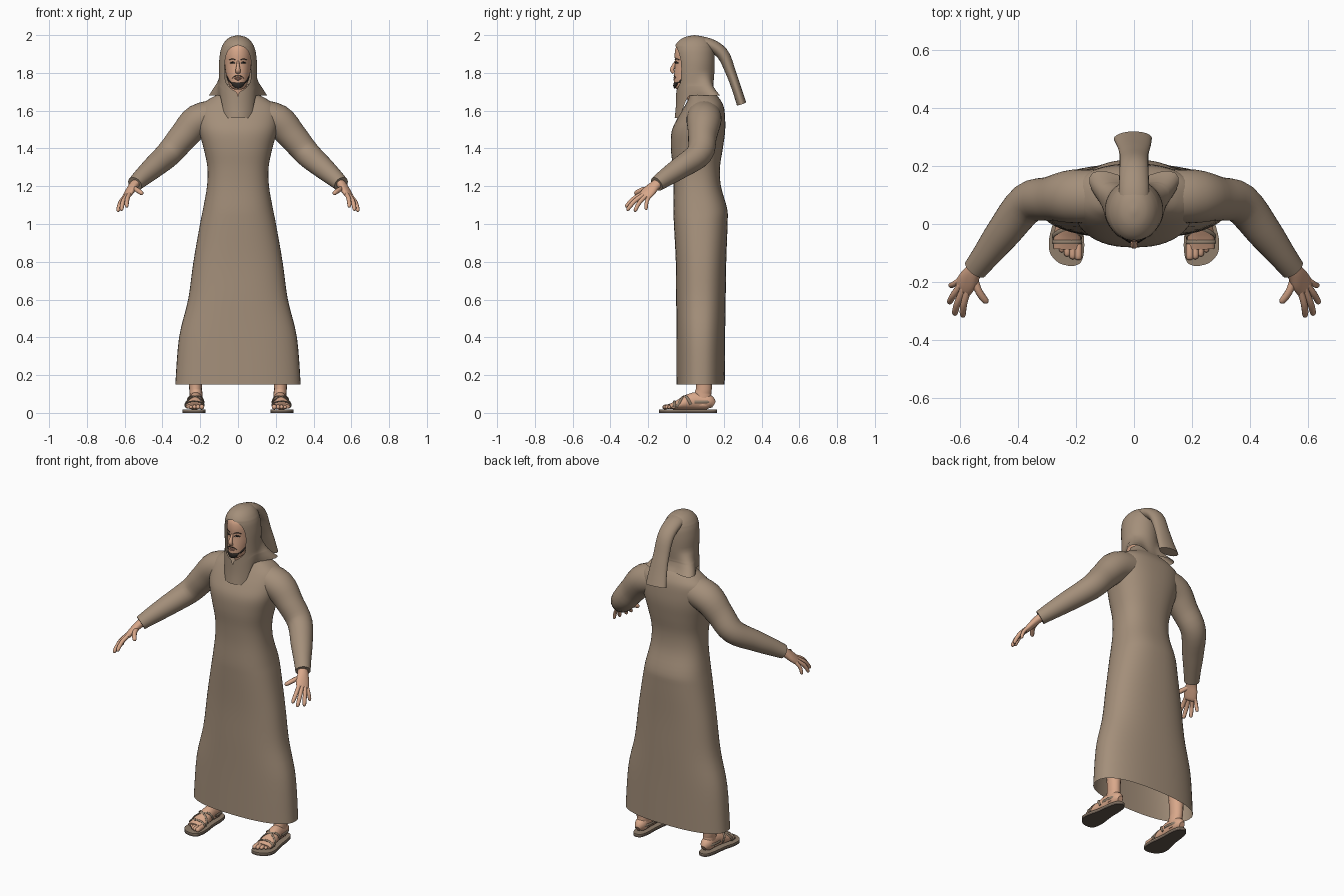
import bpy, bmesh
from math import sin, cos, pi, radians, sqrt, exp
from mathutils import Vector

cube = bpy.data.objects.get("Cube")
if cube:
    bpy.data.objects.remove(cube, do_unlink=True)


def material(name, r, g, b):
    mat = bpy.data.materials.new(name)
    mat.use_nodes = True
    mat.diffuse_color = (r, g, b, 1)
    bsdf = next(n for n in mat.node_tree.nodes if n.type == 'BSDF_PRINCIPLED')
    bsdf.inputs["Base Color"].default_value = (r, g, b, 1)
    bsdf.inputs["Roughness"].default_value = 0.8
    return mat


CLOTH = material("brown_cloth", 0.37, 0.275, 0.195)
SKIN = material("skin", 0.69, 0.39, 0.255)
HAIR = material("dark_hair", 0.025, 0.02, 0.017)
WHITE = material("eye_white", 0.6, 0.56, 0.5)
LIP = material("lips", 0.5, 0.25, 0.18)
LEATHER = material("sandal_leather", 0.28, 0.21, 0.15)
SOLE = material("sandal_sole", 0.12, 0.09, 0.07)


def smooth(rows, n=4):
    """Catmull-Rom resampling of a list of equal-length tuples."""
    out = []
    for i in range(len(rows) - 1):
        a, b, c, d = (rows[max(0, min(len(rows) - 1, i + k))] for k in (-1, 0, 1, 2))
        for j in range(n):
            t = j / n
            out.append(tuple(q + t * ((r - p) + t * ((2 * p - 5 * q + 4 * r - s)
                             + t * (3 * q - p - 3 * r + s))) / 2
                             for p, q, r, s in zip(a, b, c, d)))
    return out + [rows[-1]]


def at(rows, key):
    """Linear lookup in rows sorted by their first value."""
    for a, b in zip(rows, rows[1:]):
        if a[0] <= key <= b[0]:
            t = (key - a[0]) / (b[0] - a[0])
            return [p + t * (q - p) for p, q in zip(a, b)]
    return rows[0] if key < rows[0][0] else rows[-1]


def skin(name, rings, mat, start=True, end=True, closed=True, angle=50):
    """Bridge a series of rings into one surface."""
    bm = bmesh.new()
    vs = [[bm.verts.new(p) for p in ring] for ring in rings]
    n = len(vs[0])
    for a, b in zip(vs, vs[1:]):
        for i in range(n if closed else n - 1):
            j = (i + 1) % n
            bm.faces.new((a[i], a[j], b[j], b[i]))
    if start:
        bm.faces.new(vs[0])
    if end:
        bm.faces.new(vs[-1])
    bmesh.ops.remove_doubles(bm, verts=bm.verts, dist=0.00005)
    bmesh.ops.recalc_face_normals(bm, faces=bm.faces)
    mesh = bpy.data.meshes.new(name)
    bm.to_mesh(mesh)
    bm.free()
    mesh.materials.append(mat)
    mesh.polygons.foreach_set("use_smooth", [True] * len(mesh.polygons))
    mesh.set_sharp_from_angle(angle=radians(angle))
    bpy.context.collection.objects.link(bpy.data.objects.new(name, mesh))


def tube(name, rows, mat, ref=(0, 0, 1), side=1, seg=16, n=4):
    """Rows are x, y, z, thickness radius, radius along ref."""
    rows = smooth(rows, n)
    pts = [Vector(r[:3]) for r in rows]
    rings = []
    for i, p in enumerate(pts):
        tan = pts[min(i + 1, len(pts) - 1)] - pts[max(i - 1, 0)]
        u = tan.cross(Vector(ref)).normalized()
        v = u.cross(tan).normalized()
        ring = [p + u * rows[i][3] * cos(a) + v * rows[i][4] * sin(a)
                for a in (2 * pi * k / seg for k in range(seg))]
        rings.append([(side * q.x, q.y, q.z) for q in ring])
    skin(name, rings, mat)


def level_ring(z, hw, yf, yb, power=2.0, seg=48):
    """Horizontal rounded section from front yf to back yb."""
    def s(v):
        return (1 if v > 0 else -1) * abs(v) ** (2 / power)
    return [(hw * s(cos(a)), (yf + yb) / 2 + (yb - yf) / 2 * s(sin(a)), z)
            for a in (2 * pi * k / seg for k in range(seg))]


# Robe body, open at the hem
robe = [(0.15, .332, -.05, .205), (0.4, .312, -.05, .207), (0.6, .264, -.052, .21),
        (0.8, .236, -.054, .213), (1.0, .201, -.064, .22), (1.08, .185, -.067, .218),
        (1.2, .164, -.065, .185), (1.3, .162, -.07, .18), (1.4, .182, -.08, .195),
        (1.49, .206, -.076, .207), (1.56, .215, -.045, .207), (1.62, .205, -.01, .2),
        (1.66, .155, .012, .18), (1.69, .105, .02, .155), (1.74, .07, .02, .12)]
skin("robe", [level_ring(*r, power=2.4) for r in smooth(robe)], CLOTH, start=False, end=False)

# Head
head = [(1.712, .02, -.048, 0), (1.725, .038, -.06, .04), (1.755, .054, -.064, .09),
        (1.8, .065, -.062, .12), (1.85, .071, -.058, .13), (1.9, .072, -.06, .13),
        (1.94, .062, -.05, .12), (1.975, .035, -.01, .08)]
skin("head", [level_ring(*r, seg=32) for r in smooth(head)], SKIN)
tube("neck", [(0, .08, 1.6, .05, .05), (0, .045, 1.7, .048, .048), (0, .04, 1.78, .045, .045)],
     SKIN, ref=(0, 1, 0))


def on_face(x, z, lift):
    _, w, yf, yb = at(head, z)
    return (x, (yf + yb) / 2 - (yb - yf) / 2 * sqrt(max(0, 1 - (x / w) ** 2)) - lift, z)


def face_stroke(name, pts, mat, rz, lift=0.0, depth=.004, side=1):
    rows = [on_face(x, z, lift) + (depth, rz * (.3 if k in (0, len(pts) - 1) else 1))
            for k, (x, z) in enumerate(pts)]
    tube(name, rows, mat, side=side, seg=10)


# Face features
tube("nose", [(0, -.05, 1.865, .006, .006), (0, -.065, 1.84, .008, .009),
              (0, -.074, 1.815, .013, .011), (0, -.064, 1.8, .012, .008)],
     SKIN, ref=(0, 1, 0), seg=12)
face_stroke("upper_lip", [(-.02, 1.771), (0, 1.776), (.02, 1.771)], LIP, .004)
face_stroke("lower_lip", [(-.018, 1.769), (0, 1.765), (.018, 1.769)], LIP, .005)
face_stroke("moustache", [(-.03, 1.772), (-.015, 1.783), (0, 1.784), (.015, 1.783), (.03, 1.772)],
            HAIR, .0018)
face_stroke("chin_beard", [(-.033, 1.745), (-.012, 1.735), (.012, 1.735), (.033, 1.745)],
            HAIR, .015, depth=.007)
for side, label in ((1, "left"), (-1, "right")):
    face_stroke(label + "_jaw_beard", [(.058, 1.785), (.048, 1.76), (.025, 1.742)], HAIR, .006, side=side)
    face_stroke(label + "_eyebrow", [(.012, 1.868), (.03, 1.874), (.048, 1.868)], HAIR, .003, side=side)
    face_stroke(label + "_eye", [(.016, 1.852), (.028, 1.853), (.042, 1.852)], WHITE, .004, side=side)
    face_stroke(label + "_eyelid", [(.014, 1.852), (.028, 1.858), (.044, 1.852)], HAIR, .002, .002, side=side)
    face_stroke(label + "_pupil", [(.024, 1.853), (.029, 1.853), (.034, 1.853)], HAIR, .004, .002, side=side)

# Head scarf: z, half width, front, back, half angle of the face opening
scarf = [(1.56, .1, -.06, .165, 0), (1.62, .102, -.054, .153, 0), (1.69, .102, -.052, .146, 2),
         (1.715, .101, -.052, .146, 20), (1.75, .1, -.052, .146, 40), (1.8, .1, -.054, .15, 44),
         (1.86, .1, -.056, .152, 44), (1.91, .094, -.06, .15, 37), (1.935, .087, -.058, .145, 23),
         (1.948, .081, -.055, .142, 0), (1.97, .066, -.038, .128, 0), (1.99, .04, -.005, .1, 0),
         (2.0, 0, .045, .045, 0)]
rings = []
for z, w, yf, yb, gap in smooth(scarf, 3):
    ring, gap = [], radians(max(0, gap))
    for k in range(65):
        a = gap + (2 * pi - 2 * gap) * k / 64
        turn = min(a, 2 * pi - a)
        # Pointed bib in front, shorter hem behind
        t = min(1, max(0, (turn - .6) / .7))
        hem = 1.56 + .12 * t * t * (3 - 2 * t)
        drop = max(0, (1.75 - z) / (1.75 - 1.56))
        level = 1.75 - drop * (1.75 - hem) if drop else z
        # Folds spreading over the back of the shoulders
        flare = .085 * min(1, max(0, (1.8 - level) / .12)) ** 1.3 * exp(-((turn - 2.2) / .38) ** 2)
        ring.append(((w + flare) * sin(a),
                     (yf + yb) / 2 - ((yb - yf) / 2 + flare) * cos(a), level))
    rings.append(ring)
skin("head_scarf", rings, CLOTH, start=False, end=False, closed=False)
tube("scarf_tail", [(0, .0, 1.955, .025, .045), (0, .1, 1.958, .032, .052), (0, .19, 1.905, .033, .05),
                    (0, .238, 1.8, .027, .05), (0, .27, 1.71, .025, .058), (-.004, .294, 1.637, .026, .066)],
     CLOTH, ref=(1, 0, 0), seg=24)

# Feet: y, centre x, half width, centre z, half height
foot = [(-.085, .231, .046, .034, .014), (-.04, .23, .046, .043, .026), (.01, .226, .04, .057, .04),
        (.06, .223, .036, .064, .046), (.12, .222, .034, .057, .039), (.148, .222, .016, .043, .018)]
sole = [(-.144, .216, .01), (-.133, .222, .038), (-.1, .231, .058), (-.05, .232, .06),
        (.02, .228, .047), (.1, .224, .041), (.15, .222, .028), (.165, .222, .006)]
# Finger paths: name, knuckle, tip, radius
fingers = [("index", (.572, -.232, 1.157), (.59, -.32, 1.09), .0118),
           ("middle", (.589, -.23, 1.147), (.618, -.313, 1.072), .012),
           ("ring", (.6, -.215, 1.141), (.637, -.272, 1.066), .0115),
           ("little", (.6, -.193, 1.142), (.633, -.212, 1.075), .0102),
           ("thumb", (.548, -.185, 1.187), (.506, -.272, 1.16), .0132)]

for side, label in ((1, "left"), (-1, "right")):
    label += "_"
    # Sleeve
    tube(label + "sleeve", [(.1, .095, 1.575, .09, .085), (.21, .095, 1.546, .092, .088),
                            (.29, .087, 1.463, .076, .077), (.367, .071, 1.372, .07, .069),
                            (.45, -.03, 1.298, .06, .058), (.51, -.108, 1.245, .048, .048),
                            (.546, -.155, 1.212, .042, .04)], CLOTH, side=side, seg=28)

    # Hand
    tube(label + "palm", [(.53, -.135, 1.227, .025, .03), (.553, -.165, 1.203, .023, .031),
                          (.572, -.195, 1.174, .02, .039), (.589, -.22, 1.147, .015, .037),
                          (.594, -.228, 1.14, .006, .03)], SKIN, ref=(.03, .04, -.015), side=side)
    for finger, base, tip, r in fingers:
        b, t = Vector(base), Vector(tip)
        bulge = Vector((.006, -.006, .006))
        steps = ((-.15, 0, 1), (.35, 1, 1), (.7, .7, .95), (.93, .1, .8), (1, 0, .3))
        tube(label + finger + "_finger",
             [tuple(b.lerp(t, f) + bulge * k) + (r * s, r * s) for f, k, s in steps],
             SKIN, ref=(.03, .04, -.015), side=side, seg=10, n=3)

    # Leg and foot
    tube(label + "leg", [(.222, .09, .04, .034, .046), (.222, .09, .1, .034, .044),
                         (.225, .095, .16, .035, .043), (.22, .09, .5, .055, .06)],
         SKIN, ref=(0, 1, 0), side=side)
    tube(label + "foot", [(x, y, z, w, h) for y, x, w, z, h in foot], SKIN, side=side, seg=20)
    for k in range(5):
        x, r = .192 + .019 * k, .0135 - .0012 * k
        tip = -.124 + .003 * k * k
        tube(label + "toe_" + str(k + 1),
             [(x, -.065, .034, r, r), (x, tip + .018, .032, r, r),
              (x, tip + .005, .029, r * .85, r * .8), (x, tip, .028, r * .3, r * .3)],
             SKIN, side=side, seg=10, n=3)

    # Sandal
    rows = smooth(sole)
    outline = [(side * (x + w), y) for y, x, w in rows] + [(side * (x - w), y) for y, x, w in rows[::-1]]
    for part, low, high, mat in (("sole", 0, .01, SOLE), ("insole", .01, .018, LEATHER)):
        skin(label + part, [[(x, y, z) for x, y in outline] for z in (low, high)], mat, angle=40)
    for k, (ya, yb) in enumerate(((-.062, -.062), (-.05, .025), (.025, -.05))):
        path = []
        for j in range(9):
            y, a = ya + (yb - ya) * j / 8, radians(-110 + 220 * j / 8)
            _, x, w, z, h = at(foot, y)
            path.append((x + (w + .003) * sin(a), y, z + (h + .003) * cos(a), .004, .007))
        tube(label + "strap_" + str(k + 1), path, LEATHER, ref=(0, 1, 0), side=side, seg=8, n=2)
    arc = [radians(-100 + 25 * j) for j in range(9)]
    tube(label + "heel_strap", [(.222 + .041 * sin(a), .06 + .09 * cos(a), .058, .004, .008) for a in arc],
         LEATHER, side=side, seg=8, n=2)
